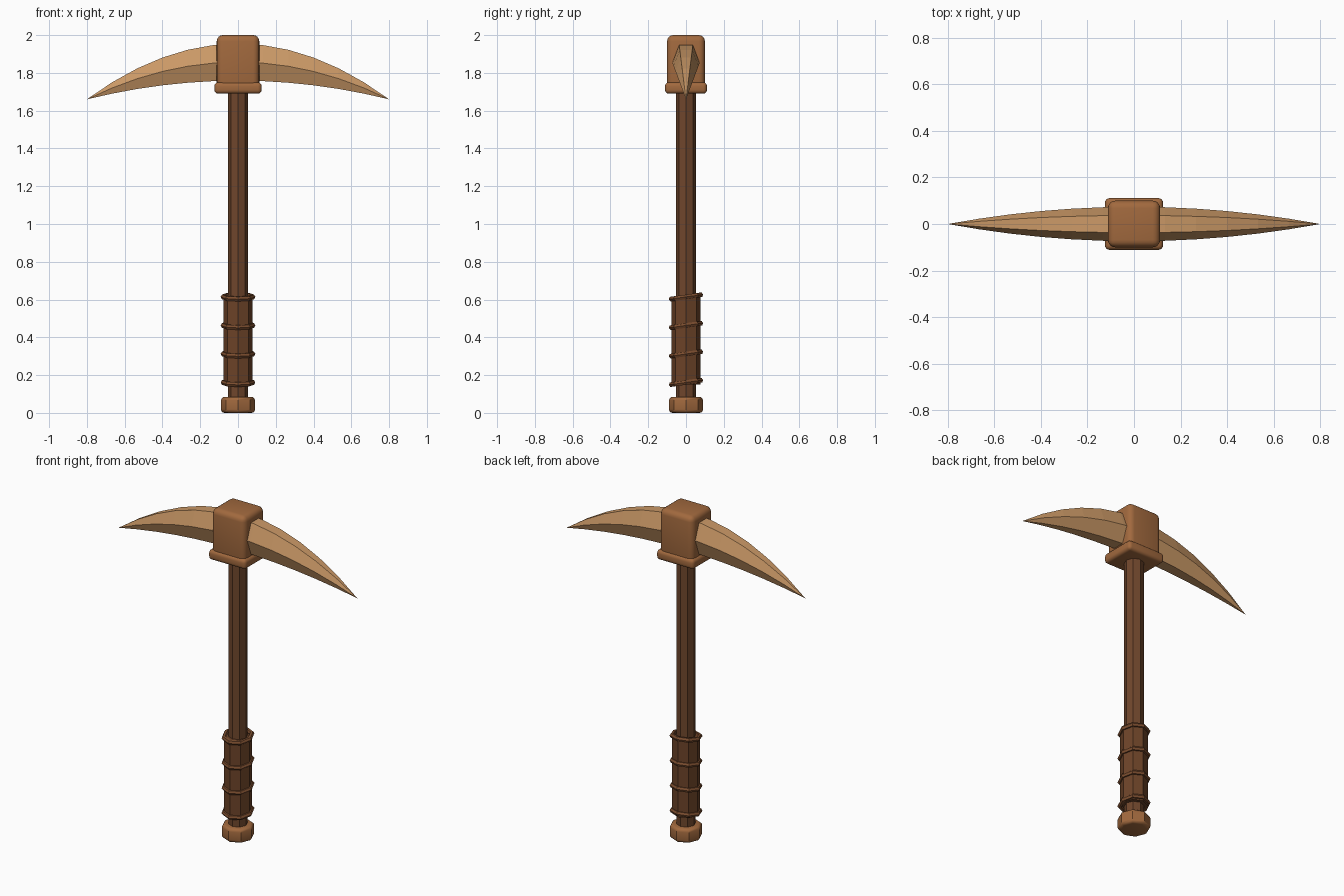
import bpy, bmesh, math

if "Cube" in bpy.data.objects:
    bpy.data.objects.remove(bpy.data.objects["Cube"], do_unlink=True)


def material(name, rgb):
    m = bpy.data.materials.new(name)
    m.use_nodes = True
    m.diffuse_color = (*rgb, 1)
    m.node_tree.nodes["Principled BSDF"].inputs["Base Color"].default_value = (*rgb, 1)
    return m


TAN = material("tan", (0.60, 0.32, 0.135))
BROWN = material("warm brown", (0.36, 0.142, 0.048))
DARK = material("dark brown", (0.16, 0.062, 0.025))
WRAP = material("wrap brown", (0.15, 0.056, 0.021))
CORD = material("cord brown", (0.20, 0.075, 0.028))


def finish(name, mat, bevel=0, segments=1):
    ob = bpy.context.object
    ob.name = name
    ob.data.materials.append(mat)
    if bevel:
        mod = ob.modifiers.new("rounded edges", "BEVEL")
        mod.width = bevel
        mod.segments = segments
        mod.limit_method = "ANGLE"
        mod.angle_limit = math.radians(60)
        if segments > 1:
            bpy.ops.object.modifier_apply(modifier=mod.name)
            bpy.ops.object.shade_smooth_by_angle(angle=math.radians(35))
    return ob


def octagon(name, mat, radius, z0, z1, bevel=0, segments=1):
    bpy.ops.mesh.primitive_cylinder_add(vertices=8, radius=radius, depth=z1 - z0,
                                        location=(0, 0, (z0 + z1) / 2))
    return finish(name, mat, bevel, segments)


def block(name, mat, sx, sy, z0, z1, bevel):
    bpy.ops.mesh.primitive_cube_add(size=1, location=(0, 0, (z0 + z1) / 2))
    bpy.context.object.scale = (sx, sy, z1 - z0)
    bpy.ops.object.transform_apply(location=False, rotation=False, scale=True)
    return finish(name, mat, bevel, 4)


# Handle, grip wrap and pommel
octagon("shaft", DARK, 0.054, 0.04, 1.76)
octagon("grip", WRAP, 0.077, 0.15, 0.615)
octagon("pommel", BROWN, 0.09, 0.0, 0.085, 0.018, 3)

# Tilted cords round the grip
for i in range(4):
    bpy.ops.mesh.primitive_torus_add(major_segments=8, minor_segments=6,
                                     major_radius=0.078, minor_radius=0.014,
                                     location=(0, 0, 0.161 + 0.151 * i),
                                     rotation=(math.radians(8), 0, 0))
    finish(f"grip_cord_{i + 1}", CORD)

# Head block and collar
block("head_block", BROWN, 0.225, 0.2, 1.70, 2.0, 0.032)
block("collar", BROWN, 0.25, 0.222, 1.69, 1.75, 0.02)


# Curved spikes with a six-sided section, tapering to a point
def spike(name, side, steps=6, length=0.8):
    bm = bmesh.new()
    rings = []
    for i in range(steps):
        t = i / steps
        taper = 1 - t * t
        centre = 1.857 - 0.197 * t * t
        ring = []
        for k in range(6):
            a = math.tau * k / 6
            ring.append(bm.verts.new((side * length * t,
                                      0.074 * taper * math.cos(a),
                                      centre + 0.098 * taper * math.sin(a) / math.sin(math.pi / 3))))
        rings.append(ring)
    tip = bm.verts.new((side * length, 0, 1.66))
    bm.faces.new(rings[0])
    for k in range(6):
        n = (k + 1) % 6
        for a, b in zip(rings, rings[1:]):
            bm.faces.new((a[k], a[n], b[n], b[k]))
        bm.faces.new((rings[-1][k], rings[-1][n], tip))
    bmesh.ops.recalc_face_normals(bm, faces=bm.faces)
    mesh = bpy.data.meshes.new(name)
    bm.to_mesh(mesh)
    bm.free()
    ob = bpy.data.objects.new(name, mesh)
    bpy.context.collection.objects.link(ob)
    mesh.materials.append(TAN)


spike("left_spike", 1)
spike("right_spike", -1)
